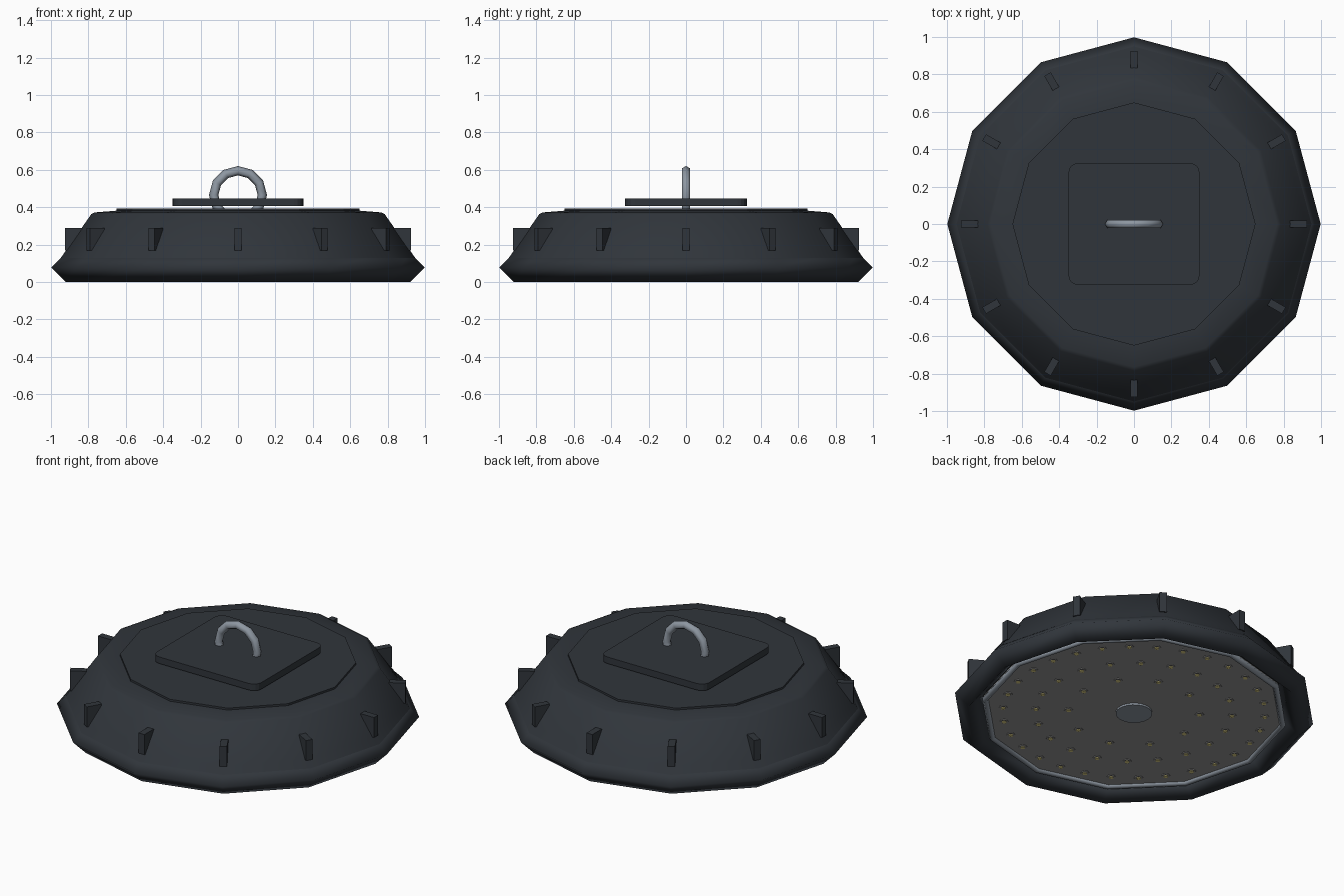
import bpy, bmesh
from math import pi, cos, sin, radians
from mathutils import Matrix, Vector

if "Cube" in bpy.data.objects:
    bpy.data.objects.remove(bpy.data.objects["Cube"])

SIDES = 12


def material(name, rgb):
    m = bpy.data.materials.new(name)
    m.diffuse_color = (*rgb, 1)
    m.use_nodes = True
    m.node_tree.nodes["Principled BSDF"].inputs["Base Color"].default_value = m.diffuse_color
    return m


DARK = material("dark_housing", (0.03, 0.036, 0.044))
STEEL = material("steel", (0.27, 0.31, 0.36))
PANEL = material("lens_grey", (0.30, 0.30, 0.30))
AMBER = material("warm_led", (0.75, 0.65, 0.25))


def make(name, bm, mat, smooth=None):
    bmesh.ops.recalc_face_normals(bm, faces=bm.faces)
    me = bpy.data.meshes.new(name)
    bm.to_mesh(me)
    bm.free()
    ob = bpy.data.objects.new(name, me)
    bpy.context.collection.objects.link(ob)
    me.materials.append(mat)
    if smooth:
        bpy.ops.object.select_all(action='DESELECT')
        ob.select_set(True)
        bpy.context.view_layer.objects.active = ob
        bpy.ops.object.shade_smooth_by_angle(angle=radians(smooth))
    return ob


def lathe(name, profile, mat, n=SIDES, smooth=None, closed=False):
    """Revolve an (r, z) profile; open profiles get flat caps."""
    bm = bmesh.new()
    rings = [[bm.verts.new((r * cos(2 * pi * i / n), r * sin(2 * pi * i / n), z))
              for i in range(n)] for r, z in profile]
    pairs = list(zip(rings, rings[1:]))
    if closed:
        pairs.append((rings[-1], rings[0]))
    else:
        bm.faces.new(rings[0])
        bm.faces.new(rings[-1])
    for a, b in pairs:
        for i in range(n):
            j = (i + 1) % n
            bm.faces.new((a[i], a[j], b[j], b[i]))
    return make(name, bm, mat, smooth)


def circle(R, r, z, n):
    return [(R + r * cos(2 * pi * k / n), z + r * sin(2 * pi * k / n)) for k in range(n)]


def discs(name, spots, radius, z0, z1, mat, n=8):
    """Many short cylinders in one mesh."""
    bm = bmesh.new()
    for x, y in spots:
        bmesh.ops.create_cone(bm, cap_ends=True, segments=n, radius1=radius,
                              radius2=radius, depth=z1 - z0,
                              matrix=Matrix.Translation((x, y, (z0 + z1) / 2)))
    return make(name, bm, mat)


# Housing, lower rim and top cover
lathe("housing", [(0.98, 0.083), (0.92, 0.168), (0.785, 0.362), (0.765, 0.372), (0.64, 0.382)],
      DARK, smooth=35)
lathe("lower_rim", circle(0.92, 0.078, 0.078, 4), DARK, smooth=100, closed=True)
lathe("top_cover", [(0.65, 0.37), (0.65, 0.393)], DARK)

# Cooling fins on every corner
bm = bmesh.new()
for i in range(SIDES):
    rot = Matrix.Rotation(2 * pi * i / SIDES, 4, 'Z')
    bmesh.ops.create_cube(bm, size=1, matrix=rot @ Matrix.Translation((0.88, 0, 0.228))
                          @ Matrix.Diagonal((0.09, 0.04, 0.122, 1)))
make("cooling_fins", bm, DARK)

# Rounded mounting plate
bm = bmesh.new()
outline = []
hx, hy, cr = 0.35, 0.325, 0.05
for q, (sx, sy) in enumerate([(1, 1), (-1, 1), (-1, -1), (1, -1)]):
    for k in range(5):
        a = (q + k / 4) * pi / 2
        outline.append(bm.verts.new((sx * (hx - cr) + cr * cos(a),
                                     sy * (hy - cr) + cr * sin(a), 0.405)))
face = bm.faces.new(outline)
top = bmesh.ops.extrude_face_region(bm, geom=[face])["geom"]
bmesh.ops.translate(bm, vec=Vector((0, 0, 0.04)),
                    verts=[v for v in top if isinstance(v, bmesh.types.BMVert)])
make("mounting_plate", bm, DARK)

# Hanging loop, standing in the xz plane
loop = lathe("hanging_loop", circle(0.13, 0.025, 0, 6), STEEL, smooth=65, closed=True)
loop.data.transform(Matrix.Translation((0, 0, 0.465)) @ Matrix.Rotation(pi / 2, 4, 'X'))

# Underside: lens panel, steel retaining ring, sensor disc
lathe("lens_panel", [(0.84, 0.056), (0.84, 0.075)], PANEL)
lathe("retaining_ring", circle(0.828, 0.018, 0.058, 6), STEEL, smooth=65, closed=True)
discs("centre_sensor", [(0, 0)], 0.10, 0.045, 0.06, STEEL, n=24)

# LEDs in three rings
spots = [(r * cos(2 * pi * i / n), r * sin(2 * pi * i / n))
         for r, n in ((0.36, 10), (0.54, 20), (0.72, 30)) for i in range(n)]
discs("led_bases", spots, 0.024, 0.052, 0.06, PANEL)
discs("led_chips", spots, 0.013, 0.048, 0.056, AMBER)
